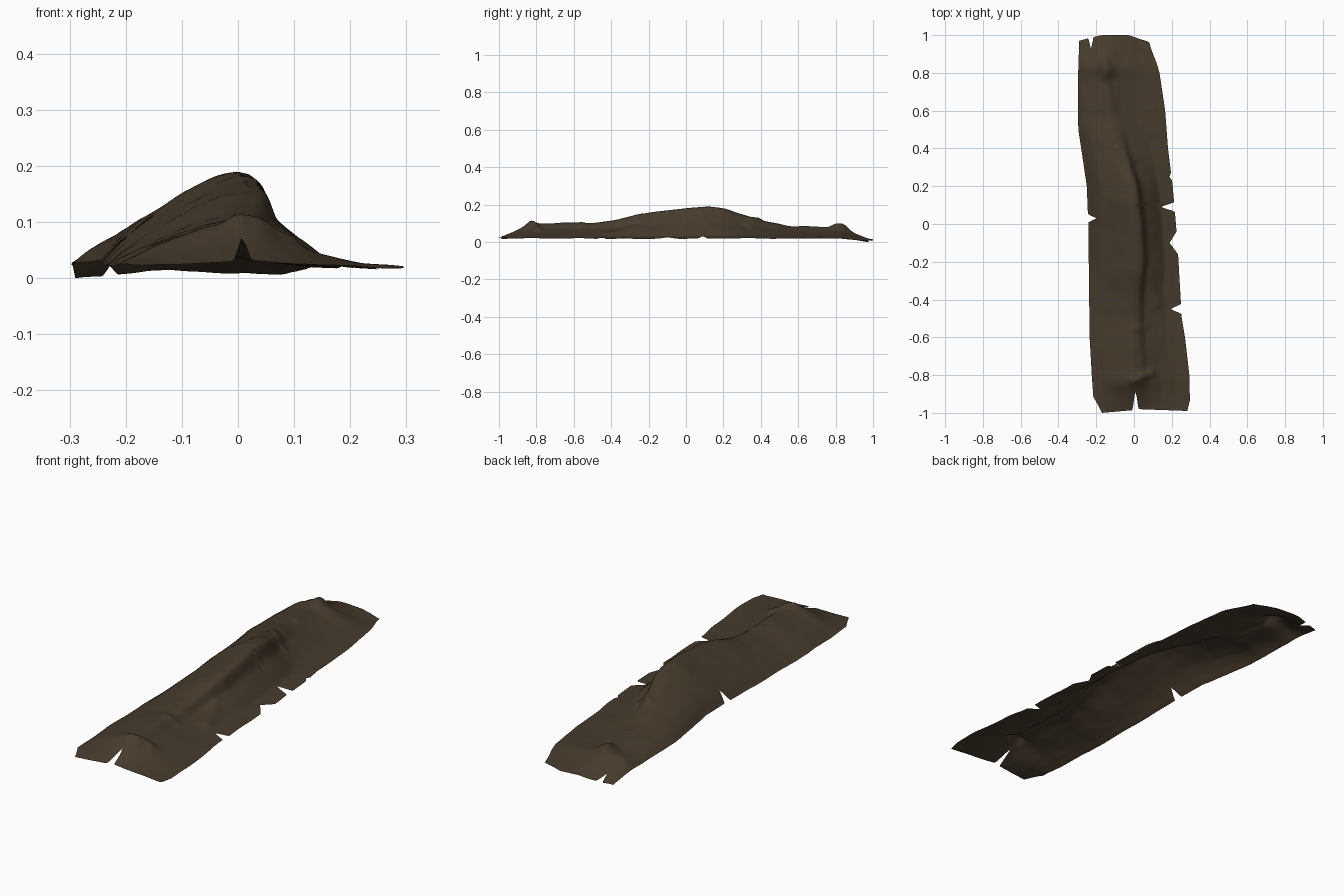
import bpy, bmesh, math
from mathutils import Vector, noise

cube = bpy.data.objects.get("Cube")
if cube:
    bpy.data.objects.remove(cube, do_unlink=True)

ROWS, COLS = 260, 96


def curve(points, x):
    """Interpolation through (position, value) points."""
    if x <= points[0][0]:
        return points[0][1]
    for (a, va), (b, vb) in zip(points, points[1:]):
        if x <= b:
            return va + (vb - va) * (x - a) / (b - a)
    return points[-1][1]


def soft(points, x, r=0.03):
    return sum(curve(points, x + k * r) for k in (-1, -0.5, 0, 0.5, 1)) / 5


def mix(first, second, t, r, blend):
    return soft(first, t, r) * (1 - blend) + soft(second, t, r) * blend


def notch(y, centre, half, depth):
    return depth * max(0, 1 - abs(y - centre) / half)


# Outline of the strip
LEFT = [(-1, -.17), (-.95, -.215), (-.6, -.235), (0, -.242), (.2, -.25),
        (.35, -.272), (.5, -.295), (.75, -.297), (1, -.29)]
RIGHT = [(-1, .282), (-.94, .296), (-.8, .293), (-.6, .27), (-.5, .253), (-.1, .23),
         (0, .222), (.2, .205), (.4, .18), (.6, .165), (.8, .135), (.95, .092), (1, .08)]
BACK = [(-.29, .97), (-.235, .985), (-.17, 1), (-.03, 1), (.09, .96)]
FRONT = [(-.21, -.96), (-.17, -1), (0, -.985), (.02, -.98), (.29, -.99)]
LEFT_TEARS = [(.03, .022, .045)]
RIGHT_TEARS = [(.09, .024, .075), (-.1, .06, .042), (-.45, .025, .06), (.25, .02, .012)]

# Ridge line, ridge height and height of the outer edge along the strip
RIDGE_X = [(-1, 0), (-.8, .005), (-.6, -.01), (-.4, -.01), (-.2, .02), (0, .01),
           (.2, -.015), (.4, -.09), (.6, -.13), (.85, -.15), (1, -.13)]
RIDGE_Z = [(-1, .03), (-.92, .06), (-.83, .108), (-.75, .105), (-.5, .108), (-.37, .122),
           (-.25, .157), (-.1, .175), (.12, .197), (.2, .184), (.4, .122),
           (.55, .09), (.76, .074), (.83, .092), (.88, .058), (.95, .03), (1, .018)]
EDGE_Z = [(-1, .024), (-.3, .021), (.4, .024), (.8, .024), (.92, .016), (1, .01)]
# Cross profiles: distance from the ridge to the edge, share of the height
LEFT_FRONT = [(0, 1), (.15, .95), (.4, .74), (.7, .45), (.9, .2), (1, .02)]
LEFT_BACK = [(0, 1), (.15, .96), (.4, .82), (.7, .64), (.9, .36), (1, .08)]
BACK_SHARE = [(-.3, 0), (.1, .25), (.3, .45), (.5, .9), (.8, .8), (.95, 0)]
RIGHT_STEEP = [(0, 1), (.12, .96), (.18, .84), (.22, .62), (.28, .52), (.45, .34),
               (.65, .1), (1, 0)]
RIGHT_GENTLE = [(0, 1), (.1, .9), (.25, .62), (.5, .3), (.75, .09), (1, 0)]
GENTLE_SHARE = [(-.9, .8), (-.6, .5), (-.35, 0), (.35, 0), (.5, 1)]

# Side folds: start, end, height, width
FOLDS = [((.08, -.28), (.13, -.42), .01, .03), ((0, -.83), (.09, -.79), .014, .022),
         ((-.08, .39), (0, .34), .01, .02), ((-.155, .85), (-.14, .81), .018, .03),
         ((-.15, .78), (-.12, .62), .008, .02), ((0, -.56), (.06, -.54), .006, .02)]


def height(x, y):
    left, right, ridge = soft(LEFT, y), soft(RIGHT, y), soft(RIDGE_X, y)
    base = soft(EDGE_Z, y)
    rise = soft(RIDGE_Z, y, .02) - base
    if x < ridge:
        t = (ridge - x) / (ridge - left)
        share = mix(LEFT_FRONT, LEFT_BACK, t, .06, soft(BACK_SHARE, y))
    else:
        t = (x - ridge) / (right - ridge)
        share = mix(RIGHT_STEEP, RIGHT_GENTLE, t, .025, soft(GENTLE_SHARE, y))
    z = base + rise * share
    # Raised folds beside the ridge
    for a, b, tall, wide in FOLDS:
        a, b, p = Vector(a), Vector(b), Vector((x, y))
        t = max(0, min(1, (p - a).dot(b - a) / (b - a).length_squared))
        z += tall * math.exp(-((p - a.lerp(b, t)).length / wide) ** 2)
    # Drooping left back corner
    z -= .01 * max(0, min(1, (y - .88) / .1)) * max(0, min(1, (-.16 - x) / .08))
    # Uneven soil
    z += .004 * noise.noise(Vector((x * 9, y * 7, 0)))
    z += .0015 * noise.noise(Vector((x * 25, y * 16, 5)))
    return max(z, 0)


# Earth sheet with torn edges
bm = bmesh.new()
grid = []
for j in range(ROWS + 1):
    y0 = -1 + 2 * j / ROWS
    left = curve(LEFT, y0) + sum(notch(y0, *n) for n in LEFT_TEARS)
    right = curve(RIGHT, y0) - sum(notch(y0, *n) for n in RIGHT_TEARS)
    row = []
    for i in range(COLS + 1):
        x = left + (right - left) * i / COLS
        y = y0
        if y0 > .85:
            end = curve(BACK, x) - notch(x, -.228, .014, .06)
            y = .85 + (y0 - .85) * (end - .85) / .15
        elif y0 < -.8:
            end = curve(FRONT, x) + notch(x, .008, .016, .11)
            y = -.8 + (y0 + .8) * (end + .8) / -.2
        row.append(bm.verts.new((x, y, height(x, y))))
    grid.append(row)
for lower, upper in zip(grid, grid[1:]):
    for i in range(COLS):
        bm.faces.new((lower[i], lower[i + 1], upper[i + 1], upper[i]))
low = min(v.co.z for v in bm.verts)
for v in bm.verts:
    v.co.z -= low

mesh = bpy.data.meshes.new("earth_mound")
bm.to_mesh(mesh)
bm.free()
mound = bpy.data.objects.new("earth_mound", mesh)
bpy.context.collection.objects.link(mound)

# Dark soil colour
soil = bpy.data.materials.new("dark_brown_soil")
soil.use_nodes = True
colour = (.063, .044, .026, 1)
soil.diffuse_color = colour
shader = next(n for n in soil.node_tree.nodes if n.type == "BSDF_PRINCIPLED")
shader.inputs["Base Color"].default_value = colour
shader.inputs["Roughness"].default_value = .9
mesh.materials.append(soil)

bpy.context.view_layer.objects.active = mound
mound.select_set(True)
bpy.ops.object.shade_smooth_by_angle(angle=math.radians(50))
